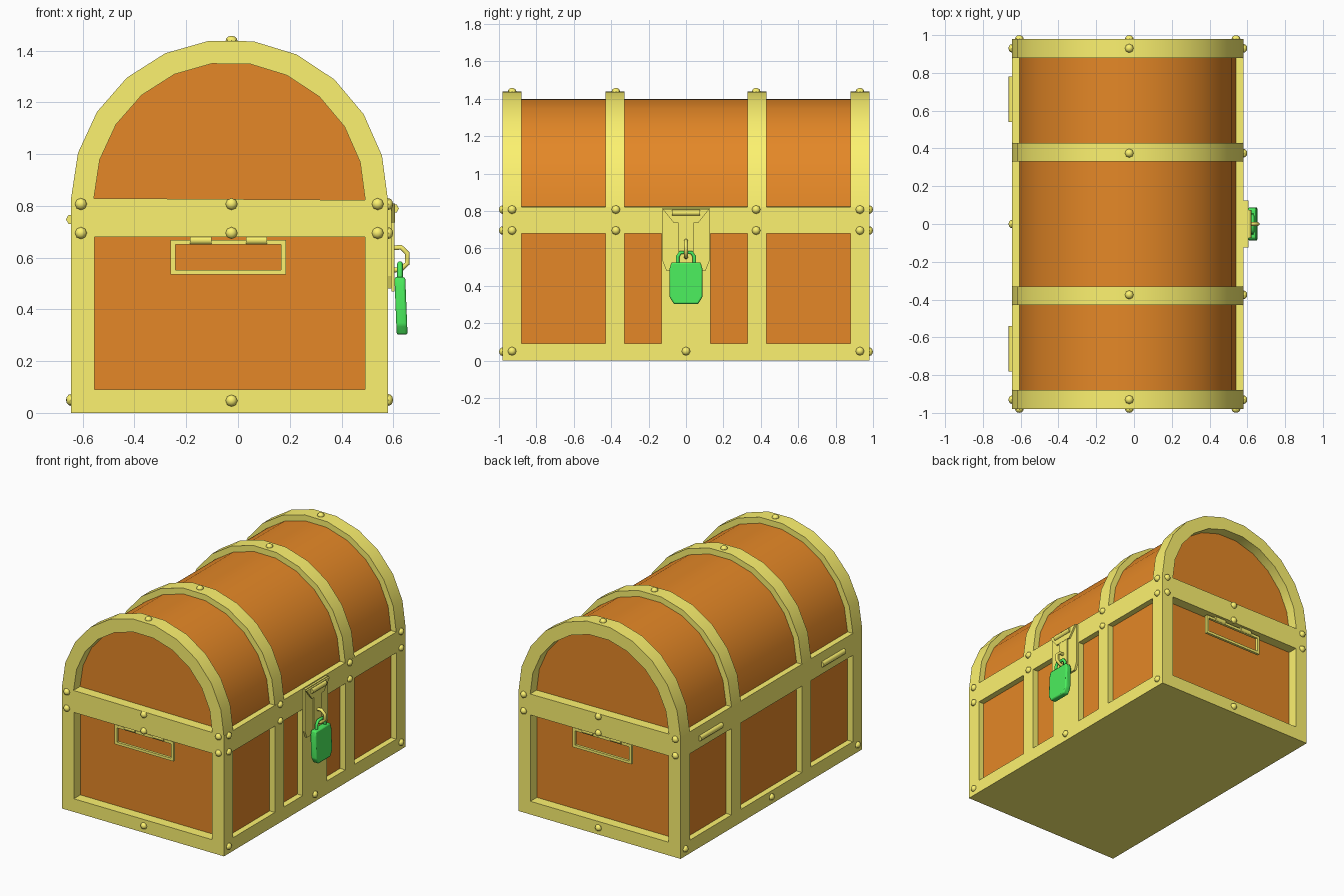
import bpy, bmesh, math
from mathutils import Matrix

if "Cube" in bpy.data.objects:
    bpy.data.objects.remove(bpy.data.objects["Cube"])


def material(name, color):
    m = bpy.data.materials.new(name)
    m.diffuse_color = (*color, 1)
    m.use_nodes = True
    m.node_tree.nodes["Principled BSDF"].inputs["Base Color"].default_value = m.diffuse_color
    return m


GOLD = material("gold_metal", (0.98, 0.89, 0.16))
WOOD = material("orange_wood", (0.78, 0.245, 0.02))
GREEN = material("green_metal", (0.07, 0.85, 0.11))
X0, X1, Y, CX = -0.645, 0.58, 0.98, -0.0325   # outer body extents and centre
BELT0, BELT1, IN = 0.68, 0.83, 0.04           # belt heights, side panel inset
END = 0.07                                    # end panel inset
TILT = 0.009                                  # the lid leans slightly forward


def finish(name, bm, mat):
    bmesh.ops.recalc_face_normals(bm, faces=bm.faces)
    me = bpy.data.meshes.new(name)
    bm.to_mesh(me)
    bm.free()
    me.materials.append(mat)
    ob = bpy.data.objects.new(name, me)
    bpy.context.collection.objects.link(ob)
    return ob


def smooth(ob, angle=30):
    bpy.ops.object.select_all(action='DESELECT')
    ob.select_set(True)
    bpy.context.view_layer.objects.active = ob
    bpy.ops.object.shade_smooth_by_angle(angle=math.radians(angle))


def boxes(name, mat, *specs):
    """Each spec is x0, x1, y0, y1, z0, z1."""
    bm = bmesh.new()
    for a, b, c, d, e, f in specs:
        m = Matrix.Translation(((a + b) / 2, (c + d) / 2, (e + f) / 2))
        bmesh.ops.create_cube(bm, size=1, matrix=m @ Matrix.Diagonal((b - a, d - c, f - e, 1)))
    return finish(name, bm, mat)


def prism(name, mat, pts, lo, hi, axis):
    """Extrude an outline along x (pts are y, z) or y (pts are x, z)."""
    bm = bmesh.new()
    at = (lambda p, t: (t, *p)) if axis == 'x' else (lambda p, t: (p[0], t, p[1]))
    face = bm.faces.new([bm.verts.new(at(p, lo)) for p in pts])
    ext = bmesh.ops.extrude_face_region(bm, geom=[face])['geom']
    move = (hi - lo, 0, 0) if axis == 'x' else (0, hi - lo, 0)
    bmesh.ops.translate(bm, vec=move, verts=[v for v in ext if isinstance(v, bmesh.types.BMVert)])
    return finish(name, bm, mat)


def rod(name, mat, pts, radius):
    cu = bpy.data.curves.new(name, 'CURVE')
    cu.dimensions = '3D'
    cu.bevel_depth, cu.bevel_resolution, cu.use_fill_caps = radius, 1, True
    sp = cu.splines.new('POLY')
    sp.points.add(len(pts) - 1)
    for p, co in zip(sp.points, pts):
        p.co = (*co, 1)
    cu.materials.append(mat)
    ob = bpy.data.objects.new(name, cu)
    bpy.context.collection.objects.link(ob)
    return ob


def arch(r):
    """Eleven-sided half circle for the lid, tipped about the back hinge line."""
    pts = [(r * math.cos(math.pi * i / 11), r * math.sin(math.pi * i / 11)) for i in range(12)]
    return [(CX + x + z * TILT, BELT1 + z * 1.01 - (CX + x - X0) * TILT) for x, z in pts]


R = (X1 - X0) / 2

# Wooden body and barrel lid
boxes("body_panels", WOOD, (X0 + IN, X1 - IN, -Y + END, Y - END, 0.09, BELT0))
smooth(prism("lid_barrel", WOOD, arch(R - IN), -Y + END, Y - END, 'y'))

# Gold base, belt (front edge a touch lower under the lid) and posts
boxes("base_slab", GOLD, (X0, X1, -Y, Y, 0, 0.09))
prism("belt", GOLD, [(X0, BELT0), (X1, BELT0), (X1, BELT1 - 0.008), (X0, BELT1)], -Y, Y, 'y')
for s in (-1, 1):
    ya, yb = sorted((s * 0.88, s * Y))
    boxes("corner_posts", GOLD, (X0, X0 + 0.09, ya, yb, 0.09, BELT0),
          (X1 - 0.09, X1, ya, yb, 0.09, BELT0))
    ya, yb = sorted((s * 0.33, s * 0.43))
    boxes("middle_posts", GOLD, (X0, X0 + IN, ya, yb, 0.09, BELT0),
          (X1 - IN, X1, ya, yb, 0.09, BELT0))
boxes("lock_post", GOLD, (X1 - IN, X1, -0.13, 0.13, 0.09, BELT0))

# Gold lid hoops
for y0, y1, inner in ((-Y, -0.88, R - 0.088), (0.88, Y, R - 0.088),
                      (-0.43, -0.33, R - IN), (0.33, 0.43, R - IN)):
    smooth(prism("lid_hoop", GOLD, arch(R) + arch(inner)[::-1], y0, y1, 'y'))

# Rivets: position plus the axis they are flattened along
spots = []
for s in (-1, 1):
    for z in (0.807, 0.695):
        spots += [(x, s * Y, z, 'y') for x in (-0.607, -0.025, 0.54)]
        spots += [(X1, s * y, z, 'x') for y in (0.93, 0.375)]
    spots.append((-0.025, s * Y, 0.047, 'y'))
    spots += [(x, s * 0.93, 0.05, 'x') for x in (X0, X1)]
    spots += [(-0.025, s * y, 1.438, 'z') for y in (0.93, 0.375)]
spots += [(x, 0, 0.05, 'x') for x in (X0, X1)]
turn = {'x': Matrix.Rotation(math.pi / 2, 4, 'Y'), 'y': Matrix.Rotation(math.pi / 2, 4, 'X'),
        'z': Matrix.Identity(4)}
bm = bmesh.new()
for x, y, z, ax in spots:
    bmesh.ops.create_uvsphere(bm, u_segments=8, v_segments=6, radius=0.023,
                              matrix=Matrix.Translation((x, y, z)) @ turn[ax] @ Matrix.Diagonal((1, 1, 0.85, 1)))
smooth(finish("rivets", bm, GOLD), 40)

# End handles: round clips and hanging rectangular bail
for s in (-1, 1):
    ya, yb = sorted((s * 0.942, s * 0.96))
    boxes("end_handle", GOLD,
          (-0.26, 0.185, ya, yb, 0.535, 0.553), (-0.26, 0.185, ya, yb, 0.65, 0.668),
          (-0.26, -0.242, ya, yb, 0.553, 0.65), (0.167, 0.185, ya, yb, 0.553, 0.65))
    for x in (-0.185, 0.03):
        rod("handle_clip", GOLD, [(x, s * 0.951, 0.667), (x + 0.083, s * 0.951, 0.667)], 0.019)

# Back hinges
for s in (-1, 1):
    rod("back_hinge", GOLD, [(X0, s * 0.54, 0.748), (X0, s * 0.78, 0.748)], 0.02)

# Hasp: back plate, folded flange, pin, strap and staple
prism("hasp_plate", GOLD, [(-0.125, 0.815), (-0.125, 0.53), (-0.105, 0.48),
                           (0.105, 0.48), (0.125, 0.53), (0.125, 0.815)], X1, X1 + 0.014, 'x')
prism("hasp_flange", GOLD, [(-0.125, 0.81), (-0.065, 0.735), (0.065, 0.735), (0.125, 0.81)],
      X1 + 0.014, X1 + 0.026, 'x')
rod("hasp_pin", GOLD, [(0.604, -0.075, 0.79), (0.604, 0.075, 0.79)], 0.018)
boxes("hasp_strap", GOLD, (X1 + 0.014, X1 + 0.024, -0.04, 0.04, 0.47, 0.735))
rod("staple", GOLD, [(0.59, 0, 0.637), (0.63, 0, 0.64), (0.655, 0, 0.617), (0.655, 0, 0.578),
                     (0.63, 0, 0.555), (0.59, 0, 0.55)], 0.011)

# Padlock: rounded body hanging at a slight tilt, and shackle
body = prism("padlock_body", GREEN,
             [(-0.078, 0.525), (-0.088, 0.49), (-0.088, 0.34), (-0.065, 0.302), (0.065, 0.302),
              (0.088, 0.34), (0.088, 0.49), (0.078, 0.525)], 0.609, 0.651, 'x')
for v in body.data.vertices:
    v.co.x += (0.41 - v.co.z) * 0.04
bev = body.modifiers.new("rounding", 'BEVEL')
bev.width, bev.segments = 0.008, 2
smooth(body, 40)
rod("padlock_shackle", GREEN, [(0.626, -0.045, 0.51), (0.626, -0.045, 0.555), (0.626, -0.03, 0.577),
                               (0.626, 0.03, 0.577), (0.626, 0.045, 0.555), (0.626, 0.045, 0.51)], 0.011)
